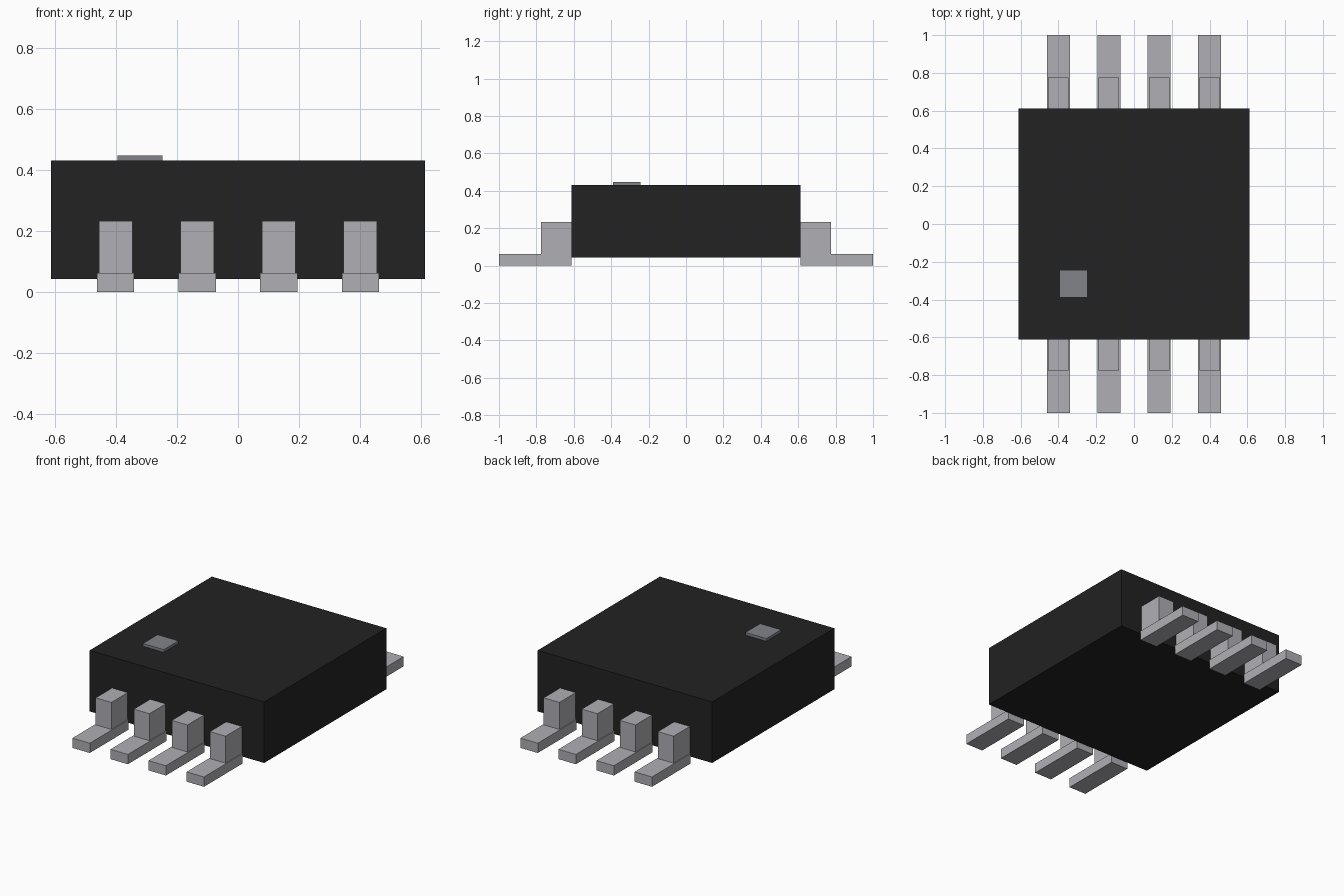
import bpy
import bmesh

default = bpy.data.objects.get("Cube")
if default:
    bpy.data.objects.remove(default, do_unlink=True)


def make_material(name, color):
    mat = bpy.data.materials.new(name)
    mat.use_nodes = True
    mat.diffuse_color = (*color, 1)
    mat.node_tree.nodes["Principled BSDF"].inputs["Base Color"].default_value = (*color, 1)
    return mat


def box(name, low, high, mat):
    """Flat-shaded box spanning two opposite corners."""
    bm = bmesh.new()
    bmesh.ops.create_cube(bm, size=1)
    for v in bm.verts:
        v.co = [lo + (c + 0.5) * (hi - lo) for c, lo, hi in zip(v.co, low, high)]
    mesh = bpy.data.meshes.new(name)
    bm.to_mesh(mesh)
    bm.free()
    mesh.materials.append(mat)
    obj = bpy.data.objects.new(name, mesh)
    bpy.context.collection.objects.link(obj)
    return obj


black = make_material("black plastic", (0.016, 0.016, 0.016))
metal = make_material("pin metal", (0.43, 0.43, 0.46))
grey = make_material("marker grey", (0.22, 0.23, 0.25))

HALF = 0.612      # half width of the square body
BOTTOM, TOP = 0.043, 0.43
FOOT_TOP = 0.062

# Chip body and the raised corner marker
box("chip_body", (-HALF, -HALF, BOTTOM), (HALF, HALF, TOP), black)
box("corner_marker", (-0.394, -0.39, TOP), (-0.247, -0.243, 0.447), grey)

# Four stepped pins on the front and on the back
for side, sign in (("front", -1), ("back", 1)):
    for i in range(4):
        x = (i - 1.5) * 0.267
        parts = (("foot", 0.061, 1.0, 0, FOOT_TOP),
                 ("riser", 0.055, 0.775, FOOT_TOP, 0.233))
        for part, half_w, reach, z0, z1 in parts:
            y0, y1 = sorted((sign * HALF, sign * reach))
            box(f"{side}_pin_{part}_{i + 1}", (x - half_w, y0, z0), (x + half_w, y1, z1), metal)
